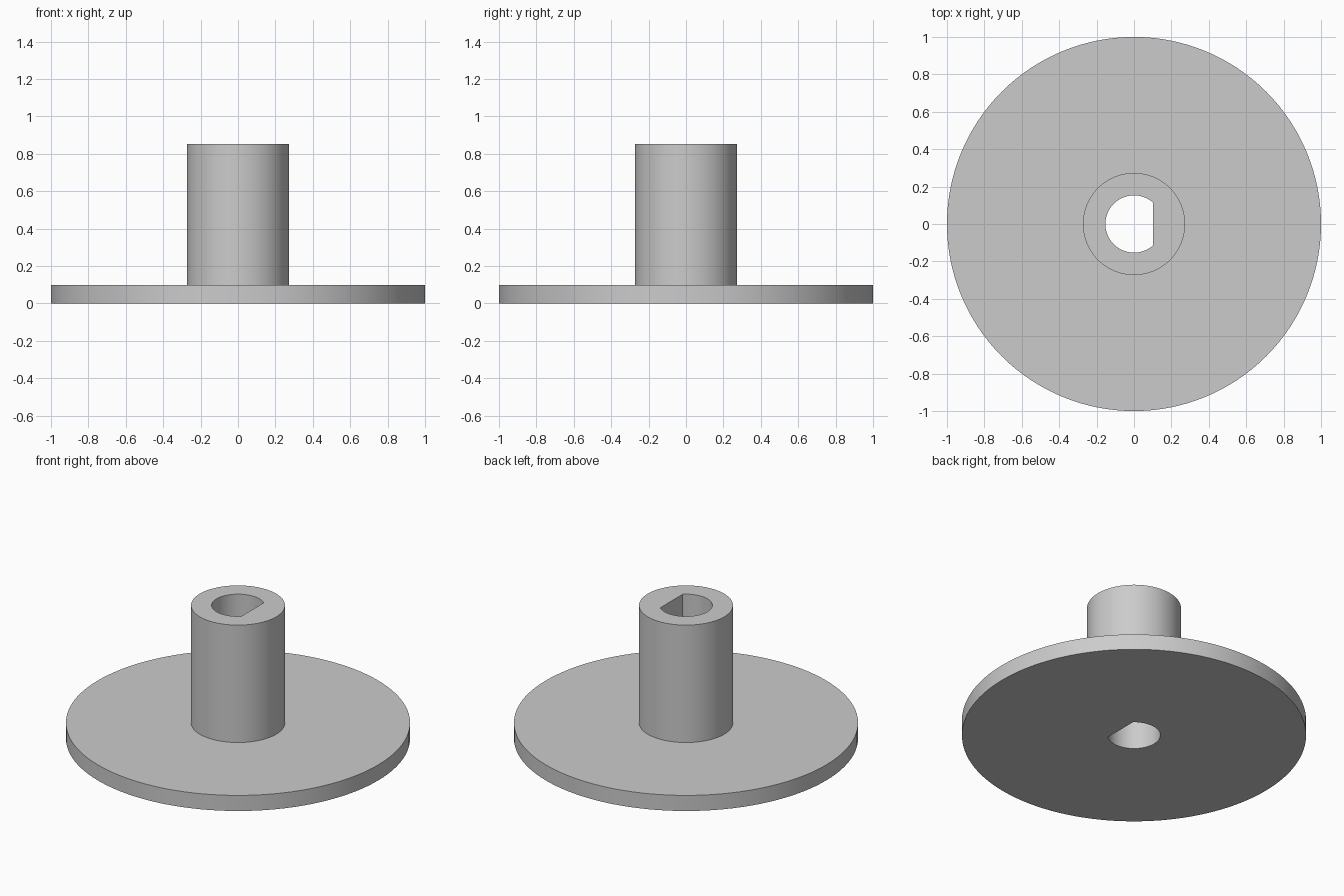
import bpy
import bmesh
from math import cos, sin, pi, radians

cube = bpy.data.objects.get("Cube")
if cube:
    bpy.data.objects.remove(cube, do_unlink=True)

SEGMENTS = 128
DISC_R, HUB_R, BORE_R = 1.0, 0.273, 0.153
DISC_TOP, HUB_TOP = 0.1, 0.853
FLAT_STEP = 17  # segment at which the round bore meets its flat side
FLAT_X = BORE_R * cos(2 * pi * FLAT_STEP / SEGMENTS)

grey = bpy.data.materials.new("plain grey")
grey.use_nodes = True
colour = (0.6, 0.6, 0.6, 1)
grey.diffuse_color = colour
grey.node_tree.nodes["Principled BSDF"].inputs["Base Color"].default_value = colour


def ring(bm, radius, z, flat=None):
    """Circle of vertices, optionally cut straight at x = flat."""
    verts = []
    for i in range(SEGMENTS):
        a = 2 * pi * i / SEGMENTS
        r = radius
        if flat is not None and radius * cos(a) > flat:
            r = flat / cos(a)
        verts.append(bm.verts.new((r * cos(a), r * sin(a), z)))
    return verts


# Flanged hub: closed profile running from the bore, round the disc, up the hub
bm = bmesh.new()
rings = [
    ring(bm, BORE_R, 0, FLAT_X),
    ring(bm, DISC_R, 0),
    ring(bm, DISC_R, DISC_TOP),
    ring(bm, HUB_R, DISC_TOP),
    ring(bm, HUB_R, HUB_TOP),
    ring(bm, BORE_R, HUB_TOP, FLAT_X),
]
for k, lower in enumerate(rings):
    upper = rings[(k + 1) % len(rings)]
    for i in range(SEGMENTS):
        j = (i + 1) % SEGMENTS
        bm.faces.new((lower[i], lower[j], upper[j], upper[i]))
bmesh.ops.recalc_face_normals(bm, faces=bm.faces)

mesh = bpy.data.meshes.new("flanged_hub")
bm.to_mesh(mesh)
bm.free()
mesh.materials.append(grey)
hub = bpy.data.objects.new("flanged_hub", mesh)
bpy.context.collection.objects.link(hub)

# Smooth round walls, sharp rims
bpy.ops.object.select_all(action="DESELECT")
hub.select_set(True)
bpy.context.view_layer.objects.active = hub
bpy.ops.object.shade_smooth_by_angle(angle=radians(30))
